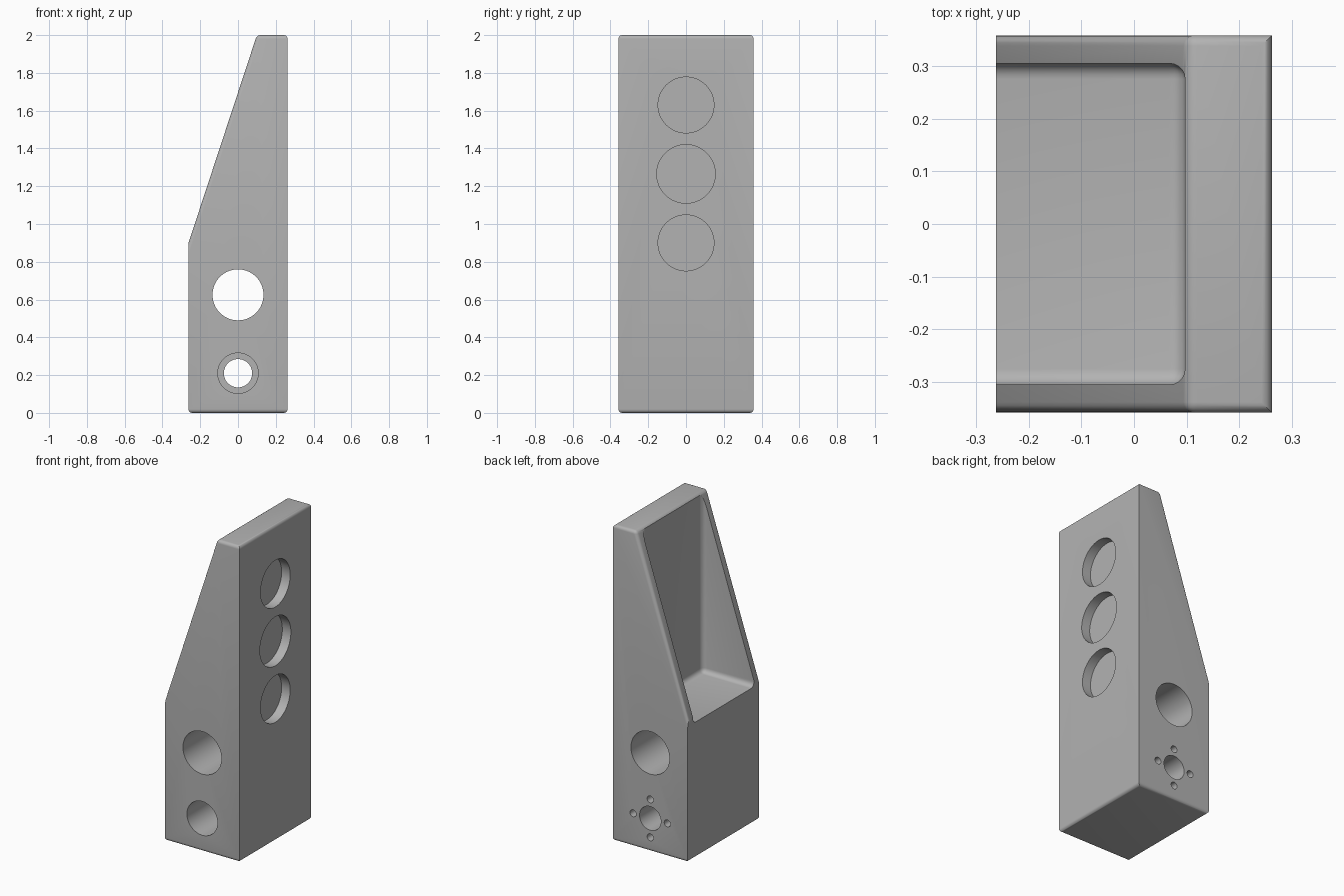
import bpy
import bmesh
from math import radians
from mathutils import Matrix

cube = bpy.data.objects.get("Cube")
if cube:
    bpy.data.objects.remove(cube, do_unlink=True)

HALF_X, HALF_Y, TOP = 0.262, 0.358, 2.0
SHOULDER, RIDGE_X = 0.9, 0.1
WALL_Y, FLOOR = 0.305, 0.86

grey = bpy.data.materials.new("plain grey")
grey.use_nodes = True
colour = (0.45, 0.45, 0.45, 1)
grey.diffuse_color = colour
grey.node_tree.nodes["Principled BSDF"].inputs["Base Color"].default_value = colour


def make_object(name, bm):
    bmesh.ops.recalc_face_normals(bm, faces=bm.faces)
    mesh = bpy.data.meshes.new(name)
    bm.to_mesh(mesh)
    bm.free()
    mesh.materials.append(grey)
    obj = bpy.data.objects.new(name, mesh)
    bpy.context.collection.objects.link(obj)
    return obj


def extrude_profile(points, y0, y1):
    """Prism from an XZ outline, running from y0 to y1."""
    bm = bmesh.new()
    face = bm.faces.new([bm.verts.new((x, y0, z)) for x, z in points])
    new = bmesh.ops.extrude_face_region(bm, geom=[face])["geom"]
    verts = [v for v in new if isinstance(v, bmesh.types.BMVert)]
    bmesh.ops.translate(bm, verts=verts, vec=(0, y1 - y0, 0))
    return bm


def round_edges(bm, rule, radius):
    edges = [e for e in bm.edges if rule(e.verts[0].co, e.verts[1].co)]
    bmesh.ops.bevel(bm, geom=edges, offset=radius, segments=5,
                    profile=0.5, affect='EDGES', clamp_overlap=True)


def cut(target, cutter):
    mod = target.modifiers.new("cut", 'BOOLEAN')
    mod.operation, mod.solver, mod.object = 'DIFFERENCE', 'EXACT', cutter
    bpy.context.view_layer.objects.active = target
    bpy.ops.object.modifier_apply(modifier=mod.name)
    bpy.data.objects.remove(cutter, do_unlink=True)


def bore(target, axis, centre, radius, start, end, sides=64):
    """Round hole along x or y between two coordinates."""
    bm = bmesh.new()
    bmesh.ops.create_cone(bm, cap_ends=True, segments=sides, radius1=radius,
                          radius2=radius, depth=abs(end - start))
    mid = (start + end) / 2
    place = (mid, centre[0], centre[1]) if axis == 'Y' else (centre[0], mid, centre[1])
    turn = Matrix.Rotation(radians(90), 4, axis)
    bmesh.ops.transform(bm, matrix=Matrix.Translation(place) @ turn, verts=bm.verts)
    cut(target, make_object("hole_cutter", bm))


# Tapered body with softened top, bottom and sloping edges
outline = [(-HALF_X, 0), (HALF_X, 0), (HALF_X, TOP), (RIDGE_X, TOP), (-HALF_X, SHOULDER)]
bm = extrude_profile(outline, -HALF_Y, HALF_Y)


def is_soft(a, b):
    upright = abs(a.x - b.x) < 0.001 and abs(a.z - b.z) > 0.1
    shoulder = abs(a.z - SHOULDER) < 0.001 and abs(b.z - SHOULDER) < 0.001
    return not upright and not shoulder


round_edges(bm, is_soft, 0.02)
body = make_object("tapered_body", bm)

# Open pocket behind the slope, with rounded inner corners
back_x = RIDGE_X - 0.003
bm = extrude_profile([(-0.5, FLOOR), (back_x, FLOOR), (back_x, 2.3), (-0.5, 2.3)],
                     -WALL_Y, WALL_Y)
round_edges(bm, lambda a, b: (a.z + b.z) / 2 < FLOOR + 0.01
            and max(a.x, b.x) > 0 or min(a.x, b.x) > 0 and abs(a.y - b.y) < 0.01, 0.03)
cut(body, make_object("pocket_cutter", bm))

# Three shallow round recesses on the tall flat side
for z, radius in ((1.63, 0.148), (1.265, 0.155), (0.9, 0.148)):
    bore(body, 'Y', (0, z), radius, HALF_X - 0.06, 0.4)

# Large cross hole, and small one with a deep counterbore at the front
bore(body, 'X', (0, 0.625), 0.135, -0.5, 0.5)
bore(body, 'X', (0, 0.21), 0.075, -0.5, 0.5)
bore(body, 'X', (0, 0.21), 0.107, -0.5, 0.09)

# Four screw holes around the shaft hole at the back
for dx, dz in ((1, 0), (-1, 0), (0, 1), (0, -1)):
    bore(body, 'X', (dx * 0.12, 0.21 + dz * 0.12), 0.022, HALF_Y - 0.1, 0.5, 24)

# Smooth rounded surfaces, keep crisp rims
bpy.ops.object.select_all(action='DESELECT')
body.select_set(True)
bpy.context.view_layer.objects.active = body
bpy.ops.object.shade_smooth_by_angle(angle=radians(30))
